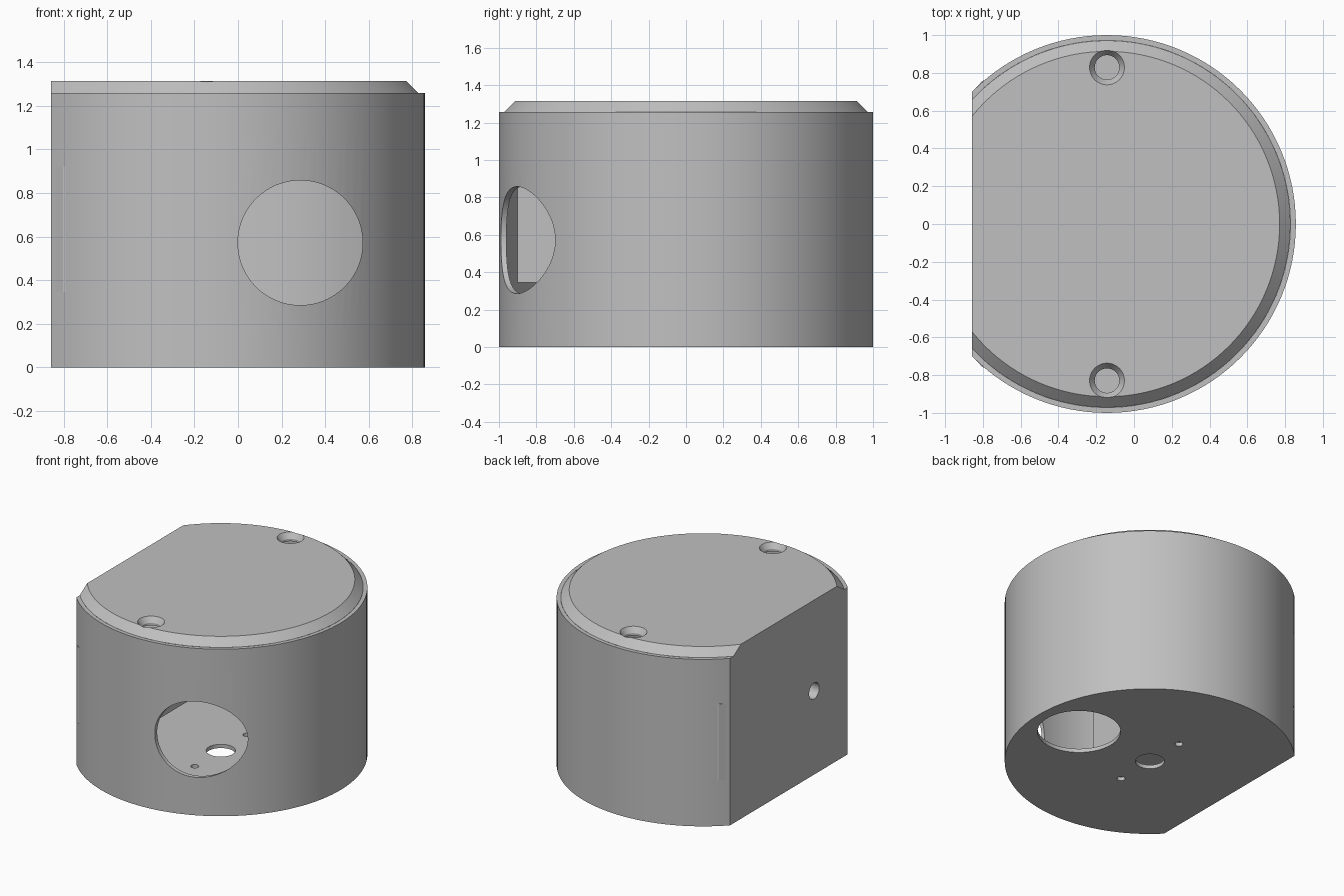
import bpy, bmesh, math
from mathutils import Matrix, Vector

default = bpy.data.objects.get("Cube")
if default:
    bpy.data.objects.remove(default, do_unlink=True)

CX = -0.143           # axis of the round housing
FLAT = -0.714         # flat side, measured from the axis
WALL = 0.0286
BODY_H, TOP = 1.257, 1.314

grey = bpy.data.materials.new("light_grey")
grey.use_nodes = True
colour = (0.53, 0.53, 0.53, 1)
grey.diffuse_color = colour
grey.node_tree.nodes["Principled BSDF"].inputs["Base Color"].default_value = colour


def finish(name, bm):
    bmesh.ops.recalc_face_normals(bm, faces=bm.faces[:])
    mesh = bpy.data.meshes.new(name)
    bm.to_mesh(mesh)
    bm.free()
    mesh.materials.append(grey)
    obj = bpy.data.objects.new(name, mesh)
    bpy.context.collection.objects.link(obj)
    return obj


def drum(name, r_low, r_high, z0, z1, flat=None, segments=128):
    """Round block on the housing axis, optionally cut off at a flat side."""
    bm = bmesh.new()
    bmesh.ops.create_cone(bm, cap_ends=True, segments=segments, radius1=r_low, radius2=r_high,
                          depth=z1 - z0,
                          matrix=Matrix.Translation((CX, 0, (z0 + z1) / 2)))
    if flat is not None:
        bmesh.ops.bisect_plane(bm, geom=bm.verts[:] + bm.edges[:] + bm.faces[:],
                               plane_co=(CX + flat, 0, 0), plane_no=(-1, 0, 0),
                               clear_outer=True)
        bmesh.ops.holes_fill(bm, edges=[e for e in bm.edges if e.is_boundary])
    return finish(name, bm)


def bore(start, end, r0, r1=None, segments=48):
    """Cutter between two points given relative to the housing axis."""
    a, b = Vector(start), Vector(end)
    axis = b - a
    turn = axis.to_track_quat('Z', 'Y').to_matrix().to_4x4()
    bm = bmesh.new()
    bmesh.ops.create_cone(bm, cap_ends=True, segments=segments, radius1=r0,
                          radius2=r0 if r1 is None else r1, depth=axis.length,
                          matrix=Matrix.Translation((a + b) / 2 + Vector((CX, 0, 0))) @ turn)
    cutter = finish("cutter", bm)
    cutter.hide_render = True
    return cutter


def cut(obj, cutters):
    for cutter in cutters:
        mod = obj.modifiers.new("cut", 'BOOLEAN')
        mod.operation, mod.solver, mod.object = 'DIFFERENCE', 'EXACT', cutter
        bpy.ops.object.select_all(action='DESELECT')
        bpy.context.view_layer.objects.active = obj
        obj.select_set(True)
        bpy.ops.object.modifier_apply(modifier=mod.name)
    for cutter in set(cutters):
        bpy.data.objects.remove(cutter, do_unlink=True)


def smooth(obj):
    bpy.ops.object.select_all(action='DESELECT')
    bpy.context.view_layer.objects.active = obj
    obj.select_set(True)
    bpy.ops.object.shade_smooth_by_angle(angle=math.radians(25))


# Housing: thin shell with a floor, open at the top
housing = drum("housing", 1, 1, 0, BODY_H, FLAT)
cavity = drum("cutter", 1 - WALL, 1 - WALL, WALL, BODY_H + 0.1, FLAT + WALL)
front_port = bore((0.4286, -1.2, 0.5714), (0.4286, -0.5, 0.5714), 0.286, segments=96)
floor_port = bore((0.637, 0, -0.1), (0.637, 0, 0.1), 0.286, segments=96)
floor_hole = bore((0, 0, -0.1), (0, 0, 0.1), 0.1)
pin_holes = [bore((0, s * 0.31, -0.1), (0, s * 0.31, 0.1), 0.028, segments=24) for s in (-1, 1)]
side_hole = bore((FLAT - 0.1, -0.3, 0.63), (FLAT + 0.1, -0.3, 0.63), 0.06)
cut(housing, [cavity, front_port, floor_port, floor_hole, side_hole] + pin_holes)
smooth(housing)

# Lid: chamfered disc with two countersunk screw holes
lid = drum("lid", 0.971, 0.914, BODY_H, TOP, FLAT)
sinks = [bore((0, s * 0.829, TOP - 0.04), (0, s * 0.829, TOP + 0.001), 0.065, 0.093)
         for s in (-1, 1)]
screws = [bore((0, s * 0.829, BODY_H - 0.1), (0, s * 0.829, TOP), 0.065) for s in (-1, 1)]
cut(lid, sinks + screws)
smooth(lid)

# Inner block behind the flat side, just breaking through the wall at the corners
half = [(-0.25, 0.9), (-0.66, 0.757), (FLAT + 0.005, 0.703)]
outline = half + [(x, -y) for x, y in reversed(half)]
bm = bmesh.new()
base = bm.faces.new([bm.verts.new((CX + x, y, 0.345)) for x, y in outline])
up = bmesh.ops.extrude_face_region(bm, geom=[base])["geom"]
bmesh.ops.translate(bm, vec=(0, 0, 0.575),
                    verts=[v for v in up if isinstance(v, bmesh.types.BMVert)])
block = finish("inner_block", bm)
cut(block, [bore((FLAT - 0.1, -0.3, 0.63), (FLAT + 0.2, -0.3, 0.63), 0.06)])
